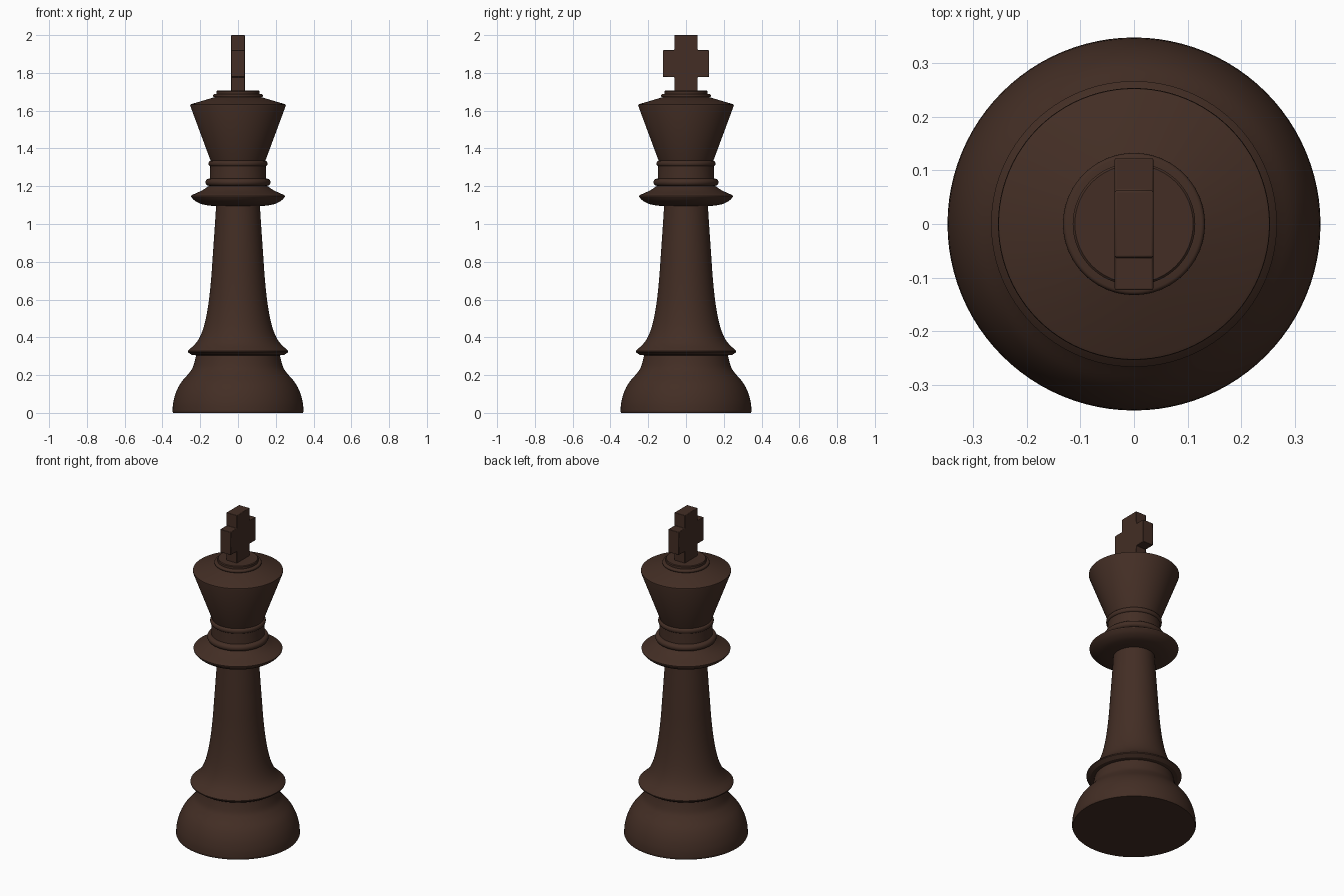
import bpy, bmesh, math

if "Cube" in bpy.data.objects:
    bpy.data.objects.remove(bpy.data.objects["Cube"])

wood = bpy.data.materials.new("dark_brown_wood")
wood.diffuse_color = (0.056, 0.027, 0.018, 1)
wood.use_nodes = True
wood.node_tree.nodes["Principled BSDF"].inputs["Base Color"].default_value = wood.diffuse_color


def finish(name, bm):
    mesh = bpy.data.meshes.new(name)
    bm.to_mesh(mesh)
    bm.free()
    ob = bpy.data.objects.new(name, mesh)
    bpy.context.collection.objects.link(ob)
    mesh.materials.append(wood)
    return ob


def smooth(ob, angle=30):
    bpy.ops.object.select_all(action='DESELECT')
    ob.select_set(True)
    bpy.context.view_layer.objects.active = ob
    bpy.ops.object.shade_smooth_by_angle(angle=math.radians(angle))


def curve(pts, n=4):
    """Smooth curve through the given profile points (Catmull-Rom)."""
    p = [pts[0]] + pts + [pts[-1]]
    out = []
    for i in range(1, len(p) - 2):
        a, b, c, d = p[i - 1:i + 3]
        for k in range(n):
            t = k / n
            out.append(tuple(0.5 * (2 * b[j] + (c[j] - a[j]) * t
                       + (2 * a[j] - 5 * b[j] + 4 * c[j] - d[j]) * t * t
                       + (3 * b[j] - a[j] - 3 * c[j] + d[j]) * t ** 3) for j in (0, 1)))
    return out + [pts[-1]]


def lathe(name, profile, seg=96):
    """Spin a bottom-to-top (radius, z) profile around z."""
    bm = bmesh.new()
    rings = [[bm.verts.new((r * math.cos(2 * math.pi * j / seg),
                            r * math.sin(2 * math.pi * j / seg), z))
              for j in range(seg)] for r, z in profile]
    for lo, hi in zip(rings, rings[1:]):
        for j in range(seg):
            k = (j + 1) % seg
            bm.faces.new((lo[j], lo[k], hi[k], hi[j]))
    bmesh.ops.remove_doubles(bm, verts=bm.verts, dist=1e-5)
    smooth(finish(name, bm))


# Rounded foot
lathe("base", [(0, 0), (0.343, 0)] + curve(
    [(0.347, 0.008), (0.343, 0.055), (0.328, 0.11), (0.302, 0.16), (0.264, 0.205),
     (0.242, 0.235), (0.230, 0.27), (0.222, 0.305)]))

# Flared skirt and tapering shaft
lathe("shaft", [(0.222, 0.305), (0.245, 0.307), (0.266, 0.322), (0.266, 0.328)] + curve(
    [(0.258, 0.336), (0.225, 0.367), (0.198, 0.41), (0.176, 0.475), (0.157, 0.575),
     (0.143, 0.70), (0.133, 0.84), (0.122, 1.0), (0.116, 1.095)]))

# Wide collar
lathe("collar", [(0.116, 1.095)] + curve(
    [(0.150, 1.097), (0.195, 1.106), (0.228, 1.123), (0.248, 1.143)])
    + [(0.249, 1.149)] + curve([(0.240, 1.155), (0.190, 1.178), (0.154, 1.202)]))


# Neck with two rounded rings
def ring(r, bulge, z0, z1):
    return [(r + bulge * math.sin(math.pi * i / 8),
             (z0 + z1) / 2 - (z1 - z0) / 2 * math.cos(math.pi * i / 8)) for i in range(9)]


lathe("neck", ring(0.154, 0.018, 1.202, 1.240) + [(0.149, 1.241), (0.147, 1.305)]
      + ring(0.147, 0.009, 1.306, 1.334) + [(0.145, 1.335)])

# Flaring crown with a shallow domed lid
lathe("crown", [(0.145, 1.335), (0.253, 1.626), (0.252, 1.632), (0.246, 1.635), (0.122, 1.672)])

# Stepped button under the cross
lathe("finial", [(0.122, 1.670)] + ring(0.125, 0.007, 1.671, 1.688)
      + [(0.114, 1.689), (0.114, 1.702), (0.110, 1.706), (0, 1.706)])

# Cross, with its arms along y
half = [(0.062, 1.70), (0.062, 1.778), (0.123, 1.778), (0.123, 1.92), (0.062, 1.92), (0.062, 2.0)]
outline = half + [(-y, z) for y, z in reversed(half)]
bm = bmesh.new()
face = bm.faces.new([bm.verts.new((-0.036, y, z)) for y, z in outline])
ext = bmesh.ops.extrude_face_region(bm, geom=[face])
bmesh.ops.translate(bm, vec=(0.072, 0, 0),
                    verts=[g for g in ext["geom"] if isinstance(g, bmesh.types.BMVert)])
bmesh.ops.recalc_face_normals(bm, faces=bm.faces)
cross = finish("cross", bm)
bevel = cross.modifiers.new("soft_edges", 'BEVEL')
bevel.width = 0.003
bevel.segments = 2
smooth(cross)
